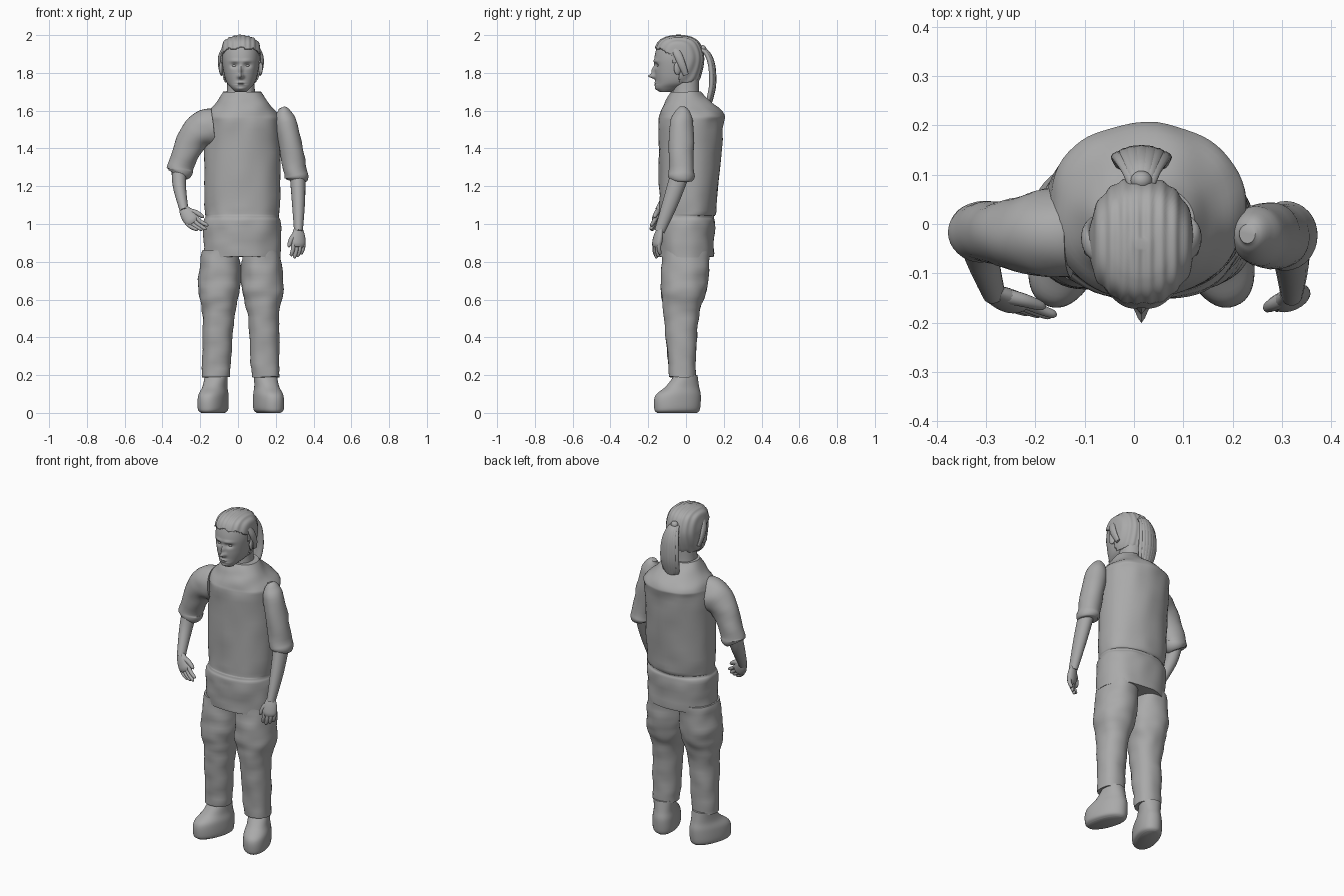
import bpy, bmesh, math
from mathutils import Vector, Matrix, noise

if "Cube" in bpy.data.objects:
    bpy.data.objects.remove(bpy.data.objects["Cube"])

SHADE = (.4, .4, .4, 1)
grey = bpy.data.materials.new("plain grey")
grey.use_nodes = True
grey.diffuse_color = SHADE
grey.node_tree.nodes["Principled BSDF"].inputs["Base Color"].default_value = SHADE

MIDDLE = .015
SIDES = {"right": -1, "left": 1}


def finish(name, bm, angle=50):
    """Turn a bmesh into a smooth grey object."""
    bmesh.ops.recalc_face_normals(bm, faces=bm.faces)
    mesh = bpy.data.meshes.new(name)
    bm.to_mesh(mesh)
    bm.free()
    mesh.materials.append(grey)
    part = bpy.data.objects.new(name, mesh)
    bpy.context.collection.objects.link(part)
    bpy.ops.object.select_all(action='DESELECT')
    part.select_set(True)
    bpy.context.view_layer.objects.active = part
    bpy.ops.object.shade_smooth_by_angle(angle=math.radians(angle))
    return part


def blend(before, start, end, after, t):
    """Catmull-Rom value between start and end."""
    slope_in, slope_out = (end - before) / 2, (after - start) / 2
    ease = t * t * (3 - 2 * t)
    return (start + (end - start) * ease + slope_in * t * (1 - t) ** 2
            - slope_out * t * t * (1 - t))


def smooth_path(keys, steps):
    """Add in-between rows to a list of equal-length rows."""
    padded = [keys[0], *keys, keys[-1]]
    rows = []
    for window in zip(padded, keys, keys[1:], padded[3:]):
        for step in range(steps):
            rows.append([blend(*values, step / steps) for values in zip(*window)])
    return rows + [list(keys[-1])]


def oval(centre, across, along, count, power):
    """Closed ring of points; a higher power makes it boxier."""
    def bulge(value):
        return math.copysign(abs(value) ** (2 / power), value)
    angles = [math.tau * i / count for i in range(count)]
    return [centre + across * bulge(math.cos(a)) + along * bulge(math.sin(a)) for a in angles]


def skin(rings):
    """Bridge the rings and cap both ends."""
    bm = bmesh.new()
    loops = [[bm.verts.new(point) for point in ring] for ring in rings]
    for low, high in zip(loops, loops[1:]):
        for i in range(len(low)):
            bm.faces.new((low[i - 1], low[i], high[i], high[i - 1]))
    bm.faces.new(loops[0])
    bm.faces.new(loops[-1])
    return bm


def stack(keys, count=48, steps=6, power=2.2, middle=MIDDLE):
    """Level sections given as (height, y centre, half width, half depth)."""
    return skin([oval(Vector((middle, y, z)), Vector((width, 0, 0)), Vector((0, depth, 0)),
                      count, power) for z, y, width, depth in smooth_path(keys, steps)])


def tube(points, radii, flat=1, wide_axis=(0, 1, 0), count=20, steps=5):
    """Round sections along a path, widened by flat along one axis."""
    rows = smooth_path([(*p, r) for p, r in zip(points, radii)], steps)
    centres = [Vector(row[:3]) for row in rows]
    rings = []
    for i, (centre, row) in enumerate(zip(centres, rows)):
        ahead = (centres[min(i + 1, len(rows) - 1)] - centres[max(i - 1, 0)]).normalized()
        wide = Vector(wide_axis)
        wide = (wide - ahead * wide.dot(ahead)).normalized()
        rings.append(oval(centre, wide.cross(ahead) * row[3], wide * row[3] * flat, count, 2))
    return skin(rings)


def rumple(bm, amount):
    """Soft cloth creases, wider than they are tall."""
    bm.normal_update()
    for v in bm.verts:
        spot = Vector((v.co.x, v.co.y, v.co.z * 1.6)) * 11
        v.co += v.normal * noise.noise(spot) * amount
    return bm


def ball(name, centre, size, turn=0):
    bm = bmesh.new()
    bmesh.ops.create_uvsphere(bm, u_segments=20, v_segments=14, radius=1)
    bm.transform(Matrix.Translation(centre) @ Matrix.Rotation(turn, 4, 'Z')
                 @ Matrix.Diagonal((*size, 1)))
    return finish(name, bm)


# Shirt: long tunic with a gathered waist and sloping shoulders
shirt = stack([(.825, 0, .205, .145), (1, 0, .205, .155), (1.04, 0, .195, .145),
               (1.1, .01, .2, .15), (1.5, .025, .2, .17), (1.58, .03, .19, .17),
               (1.65, .01, .13, .12), (1.7, 0, .1, .08)], count=64, middle=.023)
finish("shirt", rumple(shirt, .008))

for side, sign in SIDES.items():
    # Trouser leg, leaning outwards towards the ankle
    leg = stack([(.19, -.02, .075, .07), (.5, -.025, .083, .09),
                 (.67, -.01, .112, .122), (.86, 0, .1, .122)], steps=10, middle=0)
    leg.transform(Matrix.Translation((MIDDLE, 0, 0)))
    for v in leg.verts:
        v.co.x += sign * (.14 - .04 * v.co.z)
    finish(side + "_trouser_leg", rumple(leg, .008))

    # Shoe, toes turned out
    shoe = stack([(0, -.05, .05, .11), (.02, -.05, .07, .125), (.09, -.045, .07, .125),
                  (.14, -.02, .06, .09), (.2, 0, .06, .06)], middle=0)
    shoe.transform(Matrix.Translation((MIDDLE + sign * .13, 0, 0))
                   @ Matrix.Rotation(sign * .35, 4, 'Z'))
    finish(side + "_shoe", shoe)

# Sleeves with a rolled cuff; the right elbow is held out
finish("right_sleeve", rumple(tube(
    [(-.13, -.02, 1.51), (-.18, -.02, 1.5), (-.24, -.02, 1.45), (-.3, -.015, 1.32),
     (-.31, -.015, 1.28), (-.32, -.015, 1.26)],
    (.1, .1, .08, .067, .068, .054), flat=.9, count=32), .006))
finish("left_sleeve", rumple(tube(
    [(.23, -.02, 1.615), (.24, -.02, 1.59), (.26, -.025, 1.51), (.3, -.025, 1.3),
     (.31, -.025, 1.25), (.31, -.025, 1.23)],
    (.02, .04, .06, .062, .065, .052), flat=1.06, count=32), .006))

# Forearms reaching forward
finish("right_forearm", tube([(-.31, -.02, 1.3), (-.31, -.06, 1.2), (-.285, -.14, 1.07)],
                             (.042, .035, .023), flat=1.1))
finish("left_forearm", tube([(.315, -.03, 1.27), (.32, -.08, 1.12), (.32, -.14, .96)],
                            (.042, .035, .023), flat=1.2))


def hand(side, wrist, along, across, curl):
    """Palm, four fingers and a thumb; across points to the thumb side."""
    wrist, curl = Vector(wrist), Vector(curl)
    along, across = Vector(along).normalized(), Vector(across).normalized()
    palm = [wrist + along * reach for reach in (-.01, .03, .07, .09)]
    finish(side + "_palm", tube(palm, (.014, .021, .022, .015), 1.8, across))
    taper = (.012, .011, .009, .003)
    for i, length in enumerate((.07, .08, .07, .055)):
        base = wrist + along * .07 + across * (.028 - .019 * i)
        bend = [base + along * length * t + curl * .03 * t * t for t in (0, .5, .9, 1)]
        finish(f"{side}_finger_{i + 1}", tube(bend, taper, 1, across, count=10))
    root = wrist + along * .02 + across * .015
    thumb = [root + across * .036 * math.sqrt(t) + along * .075 * t + curl * .012 * t
             for t in (0, .4, .85, 1)]
    finish(side + "_thumb", tube(thumb, (.016, .014, .01, .003), 1, across, count=10))


hand("right", (-.285, -.14, 1.075), (.5, -.25, -.7), (.8, 0, .6), (.9, -.2, .3))
hand("left", (.32, -.14, .965), (0, -.2, -1), (-.9, -.4, .1), (-.5, .6, 0))

# Neck
finish("neck", stack([(1.64, 0, .09, .085), (1.7, 0, .075, .07), (1.8, 0, .07, .07)]))


def skull():
    return stack([(1.7, -.11, .03, .03), (1.72, -.09, .05, .07), (1.75, -.055, .075, .105),
                  (1.8, -.045, .09, .12), (1.88, -.04, .1, .127), (1.95, -.04, .09, .107),
                  (1.98, -.04, .06, .07), (1.993, -.04, .01, .01)], count=96, steps=12)


# Face bumps: distance from the middle, height, width, tallness, push forward
FACE = {"nose": (0, 1.782, .014, .012, .034), "bridge": (0, 1.81, .009, .022, .018),
        "socket": (.034, 1.84, .019, .012, -.015), "brow": (.03, 1.863, .028, .008, .007),
        "lips": (0, 1.742, .024, .011, .011), "mouth": (0, 1.742, .024, .003, -.009),
        "chin": (0, 1.715, .02, .01, .006)}
head = skull()
for v in head.verts:
    if v.co.y < -.07:
        for offset, height, width, tall, push in FACE.values():
            sideways = (abs(v.co.x - MIDDLE) - offset) / width
            upward = (v.co.z - height) / tall
            v.co.y -= push * math.exp(-sideways ** 2 - upward ** 2)
finish("head", head)

for side, sign in SIDES.items():
    ball(side + "_eye", (MIDDLE + sign * .034, -.143, 1.838), (.013, .011, .007))
    ball(side + "_ear", (MIDDLE + sign * .105, -.045, 1.825), (.01, .02, .035), sign * .35)


def hairline(spot):
    """Lowest height of the hair: nape, temple, then forehead."""
    if spot.y > -.035:
        return 1.75
    if spot.y > -.07:
        return 1.85
    return 1.9 - .35 * (spot.y + .07) + .006 * math.sin(spot.x * 90)


# Hair: thin shell over the skull, cut away along the hairline
hair = skull()
hair.normal_update()
for v in hair.verts:
    v.co += v.normal * (.008 + .002 * math.sin(v.co.x * 260))
centres = {face: face.calc_center_median() for face in hair.faces}
bare = [face for face, spot in centres.items() if spot.z < hairline(spot)]
bmesh.ops.delete(hair, geom=bare, context='FACES')
thickness = finish("hair", hair).modifiers.new("thickness", 'SOLIDIFY')
thickness.thickness = .008

# Locks swept back over the ears
for side, sign in SIDES.items():
    lock = [(MIDDLE + sign * out, back, height) for out, back, height in
            ((.085, -.06, 1.935), (.107, -.04, 1.89), (.11, -.02, 1.84), (.1, 0, 1.79))]
    finish(side + "_hair_lock", tube(lock, (.012, .012, .011, .008), flat=1.8))

# Ponytail: a tie and a fan of hanging strands
ball("hair_tie", (MIDDLE, .088, 1.925), (.022, .02, .022))
for i in range(7):
    fan = (i - 3) / 3
    bow = .012 * (1 - fan * fan)
    tip = 1.6 + .03 * abs(fan) + .012 * (i % 2)
    strand = [(MIDDLE + fan * spread, back + bow, height) for spread, back, height in
              ((.008, .07, 1.925), (.02, .105, 1.905), (.034, .13, 1.84),
               (.04, .135, 1.74), (.034, .12, 1.66), (.024, .11, tip))]
    finish(f"ponytail_strand_{i + 1}", tube(strand, (.009, .011, .013, .013, .011, .003),
                                            1.7, (1, 0, 0), count=12))
